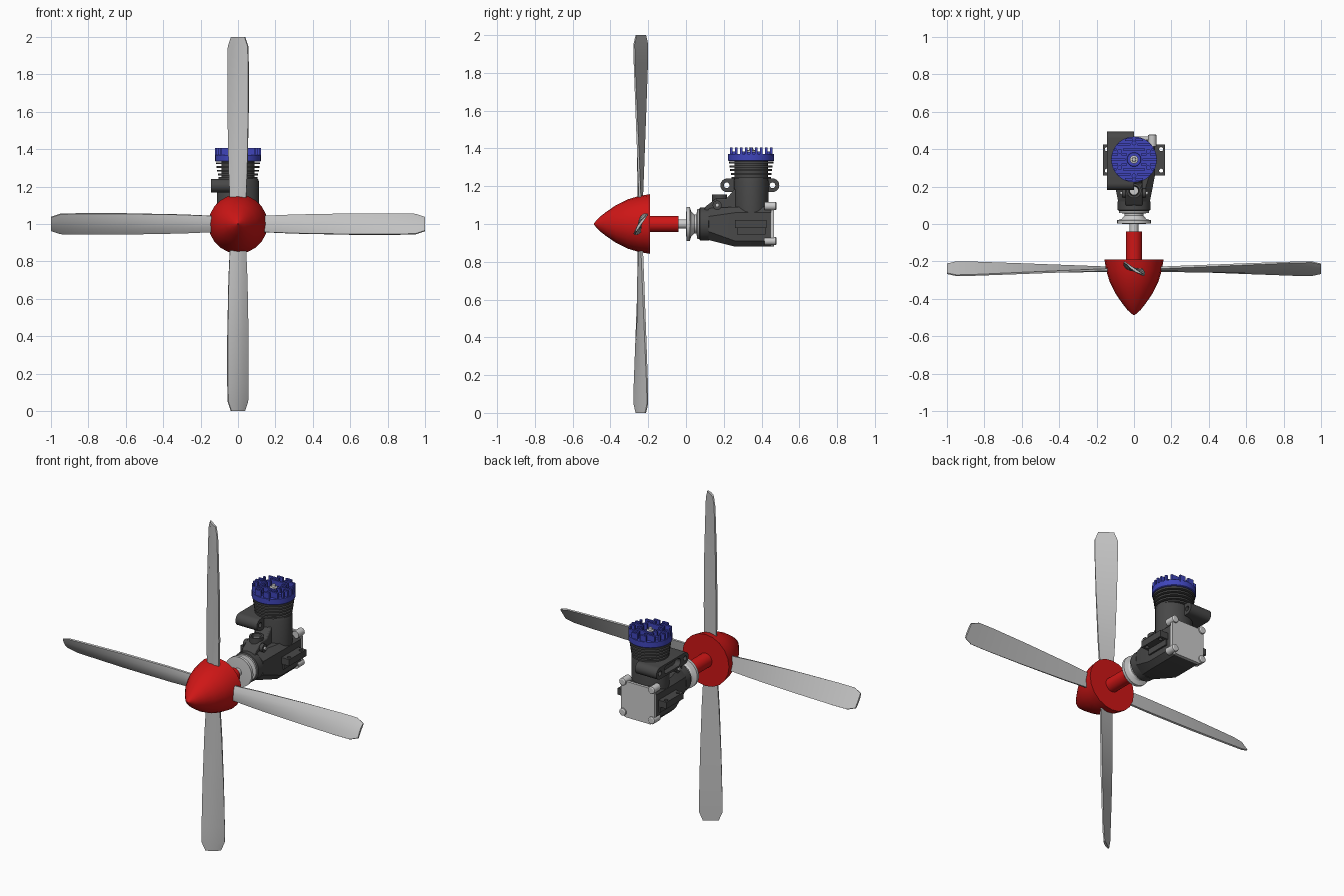
import bpy, bmesh, math
from mathutils import Vector, Matrix

cube = bpy.data.objects.get("Cube")
if cube:
    bpy.data.objects.remove(cube, do_unlink=True)


def material(name, rgb):
    m = bpy.data.materials.new(name)
    m.use_nodes = True
    m.diffuse_color = (*rgb, 1)
    m.node_tree.nodes["Principled BSDF"].inputs["Base Color"].default_value = (*rgb, 1)
    return m


RED = material("red", (0.62, 0.008, 0.008))
BLUE = material("blue", (0.05, 0.06, 0.5))
DARK = material("dark grey", (0.065, 0.065, 0.065))
BLADE = material("blade grey", (0.55, 0.55, 0.55))
STEEL = material("steel", (0.6, 0.6, 0.6))
parts = []


def finish(name, bm, mat, bevel=0):
    bmesh.ops.recalc_face_normals(bm, faces=bm.faces[:])
    mesh = bpy.data.meshes.new(name)
    bm.to_mesh(mesh)
    bm.free()
    mesh.materials.append(mat)
    ob = bpy.data.objects.new(name, mesh)
    bpy.context.collection.objects.link(ob)
    if bevel:
        mod = ob.modifiers.new("bevel", "BEVEL")
        mod.width, mod.segments = bevel, 2
    parts.append(ob)
    return ob


def loft(name, rings, mat, bevel=0):
    """Skin a list of equal-length point rings and cap both ends."""
    bm = bmesh.new()
    rows = [[bm.verts.new(p) for p in ring] for ring in rings]
    n = len(rows[0])
    for a, b in zip(rows, rows[1:]):
        for i in range(n):
            bm.faces.new((a[i], a[(i + 1) % n], b[(i + 1) % n], b[i]))
    bm.faces.new(rows[0])
    bm.faces.new(rows[-1])
    return finish(name, bm, mat, bevel)


def lathe(name, profile, mat, axis="Y", center=(0, 0, 0), sides=32, squash=1):
    """Turn (position, radius) pairs about an axis; squash narrows the second direction."""
    place = {"X": lambda t, a, b: (t, a, b),
             "Y": lambda t, a, b: (a, t, b),
             "Z": lambda t, a, b: (a, b, t)}[axis]
    angles = [math.tau * i / sides for i in range(sides)]
    rings = [[Vector(center) + Vector(place(t, r * math.cos(a), r * squash * math.sin(a)))
              for a in angles] for t, r in profile]
    return loft(name, rings, mat)


def box(name, lo, hi, mat, bevel=0):
    rings = [[(lo[0], lo[1], z), (hi[0], lo[1], z), (hi[0], hi[1], z), (lo[0], hi[1], z)]
             for z in (lo[2], hi[2])]
    return loft(name, rings, mat, bevel)


def stadium(name, x0, x1, cy, cz, half, r, mat):
    """Slab with rounded ends along y, extruded along x."""
    outline = []
    for side in (1, -1):
        for i in range(13):
            a = math.pi * i / 12 - math.pi / 2
            outline.append((cy + side * (half + r * math.cos(a)), cz + side * r * math.sin(a)))
    return loft(name, [[(x, y, z) for y, z in outline] for x in (x0, x1)], mat)


def cut(target, cutter):
    mod = target.modifiers.new("cut", "BOOLEAN")
    mod.object, mod.solver = cutter, "EXACT"
    bpy.context.view_layer.objects.active = target
    bpy.ops.object.modifier_apply(modifier=mod.name)
    parts.remove(cutter)
    bpy.data.objects.remove(cutter, do_unlink=True)


# Spinner and its shaft
HUB = 1.0
lathe("spinner", [(-0.487, 0.004), (-0.46, 0.035), (-0.42, 0.066), (-0.37, 0.1), (-0.31, 0.13),
                  (-0.25, 0.148), (-0.19, 0.158)], RED, center=(0, 0, HUB), sides=20)
lathe("spinner_shaft", [(-0.2, 0.043), (-0.04, 0.043)], RED, center=(0, 0, HUB))

# Four twisted blades: stations of radius, half width, half depth, half thickness
stations = [(0.1, 0.042, 0.004, 0.014), (0.3, 0.05, 0.012, 0.014), (0.6, 0.055, 0.024, 0.013),
            (0.85, 0.055, 0.034, 0.011), (0.95, 0.053, 0.036, 0.01), (1.0, 0.036, 0.025, 0.009)]
section = [(-1, 0.5), (1, 0.5), (1, -0.3), (0.4, -1), (-0.4, -1), (-1, -0.3)]
for k, side in enumerate(("top", "left", "bottom", "right")):
    turn = Matrix.Rotation(k * math.pi / 2, 3, "Y")
    rings = []
    for r, w, d, t in stations:
        chord = Vector((w, -d, 0))
        normal = Vector((d, w, 0)).normalized() * t
        rings.append([turn @ (chord * u + normal * v + Vector((0, 0, r)))
                      + Vector((0, -0.24, HUB)) for u, v in section])
    loft("blade_" + side, rings, BLADE)

# Crankshaft end and drive washer
lathe("crankshaft", [(-0.06, 0.024), (0.02, 0.024)], STEEL, center=(0, 0, HUB), sides=16)
lathe("drive_washer", [(0.0, 0.045), (0.003, 0.09), (0.02, 0.09), (0.028, 0.065), (0.045, 0.05),
                       (0.055, 0.05), (0.06, 0.08), (0.08, 0.08)], STEEL, center=(0, 0, HUB))

# Crankcase: round nose flaring into a chamfered block
lathe("crankcase_nose", [(0.07, 0.08), (0.075, 0.088), (0.12, 0.088), (0.125, 0.08), (0.2, 0.08)],
      DARK, center=(0, 0, HUB))


def octagon(y, w, z0, z1, c):
    return [(-w + c, y, z0), (w - c, y, z0), (w, y, z0 + c), (w, y, z1 - c),
            (w - c, y, z1), (-w + c, y, z1), (-w, y, z1 - c), (-w, y, z0 + c)]


loft("crankcase", [octagon(0.12, 0.085, 0.915, 1.085, 0.045), octagon(0.26, 0.112, 0.88, 1.09, 0.03),
                   octagon(0.45, 0.112, 0.88, 1.09, 0.03)], DARK)
loft("backplate", [octagon(0.45, 0.112, 0.88, 1.1, 0.025), octagon(0.467, 0.112, 0.88, 1.1, 0.025)],
     STEEL)
for sx in (-1, 1):
    side = "left" if sx > 0 else "right"
    for z, level in ((0.91, "lower"), (1.095, "upper")):
        lathe(f"backplate_screw_{level}_{side}", [(0.415, 0.022), (0.475, 0.022), (0.479, 0.016)],
              STEEL, center=(sx * 0.098, 0, z), sides=16)
    # Mounting lugs with two bolt holes
    a, b = sorted((sx * 0.09, sx * 0.165))
    lug = box("mounting_lug_" + side, (a, 0.26, 0.98), (b, 0.425, 1.02), DARK)
    for y in (0.285, 0.4):
        cut(lug, lathe("hole", [(0.9, 0.011), (1.1, 0.011)], DARK, "Z", (sx * 0.145, y, 0), 12))
    box("crankcase_rib_" + side, (min(0, sx * 0.122), 0.27, 0.945), (max(0, sx * 0.122), 0.42, 1.02), DARK)

# Carburettor housing and gusset up to the cylinder
gusset = [(0.09, 1.03), (0.1, 1.09), (0.16, 1.135), (0.215, 1.135), (0.27, 1.2), (0.3, 1.03)]
loft("carburettor_housing", [[(x, y, z) for y, z in gusset] for x in (-0.045, 0.045)], DARK, 0.006)
lathe("throttle_barrel", [(-0.065, 0.024), (0.065, 0.024)], DARK, "X", (0, 0.165, 1.1), 20)
lathe("throttle_shaft", [(-0.075, 0.01), (0.075, 0.01)], STEEL, "X", (0, 0.165, 1.1), 12)
lathe("intake_tube", [(1.1, 0.04), (1.155, 0.04), (1.155, 0.028), (1.135, 0.024)], DARK, "Z", (0, 0.178, 0), 24)
lathe("intake_valve", [(1.13, 0.022), (1.14, 0.022)], STEEL, "Z", (0, 0.178, 0), 20)

# Cylinder with cooling fins
CY = 0.345
lathe("cylinder", [(1.05, 0.112), (1.225, 0.112), (1.24, 0.108)], DARK, "Z", (0, CY, 0), 32, 0.82)
fins = [(1.22, 0.088)]
for i in range(5):
    z, r = 1.24 + i * 0.02, 0.105 + 0.003 * i
    fins += [(z, 0.088), (z, r), (z + 0.01, r), (z + 0.01, 0.088)]
lathe("cylinder_fins", fins + [(1.34, 0.088)], DARK, "Z", (0, CY, 0))

# Exhaust stub with flange holes and an open port
exhaust = stadium("exhaust", -0.145, 0.0, 0.338, 1.205, 0.12, 0.036, DARK)
for y in (0.215, 0.458):
    cut(exhaust, lathe("hole", [(-0.2, 0.015), (0.05, 0.015)], DARK, "X", (0, y, 1.205), 16))
cut(exhaust, stadium("port", -0.2, -0.11, 0.338, 1.205, 0.055, 0.024, DARK))

# Cylinder head: disc, cross fins leaving room for screws and plug
R = 0.122
lathe("head_base", [(1.333, R - 0.004), (1.337, R), (1.37, R)], BLUE, "Z", (0, CY, 0), 40)
pockets = [(0, 0, 0.046)]
for i in range(6):
    a = math.tau * (i + 0.5) / 6
    pockets.append((0.088 * math.cos(a), 0.088 * math.sin(a), 0.02))
    lathe(f"head_screw_{i + 1}", [(1.36, 0.013), (1.385, 0.013)], BLUE, "Z",
          (pockets[-1][0], CY + pockets[-1][1], 0), 12)
count = 0
for i in range(-4, 5):
    y = i * 0.0265
    reach = math.sqrt(R * R - (abs(y) + 0.006) ** 2)
    spans = [(-reach, reach)]
    for px, py, pr in pockets:
        if abs(y - py) < pr:
            h = math.sqrt(pr * pr - (y - py) ** 2)
            spans = [s for a, b in spans for s in ((a, min(b, px - h)), (max(a, px + h), b))
                     if s[1] - s[0] > 0.006]
    for a, b in spans:
        count += 1
        box(f"head_fin_{count}", (a, CY + y - 0.006, 1.36), (b, CY + y + 0.006, 1.405), BLUE)
lathe("plug_collar", [(1.36, 0.04), (1.38, 0.036)], BLUE, "Z", (0, CY, 0), 24)
lathe("glow_plug", [(1.36, 0.022), (1.39, 0.022), (1.392, 0.012), (1.405, 0.01)], STEEL, "Z",
      (0, CY, 0), 12)

# Soft shading with crisp edges
bpy.ops.object.select_all(action="DESELECT")
for ob in parts:
    ob.select_set(True)
bpy.context.view_layer.objects.active = parts[0]
bpy.ops.object.shade_smooth_by_angle(angle=math.radians(25))
